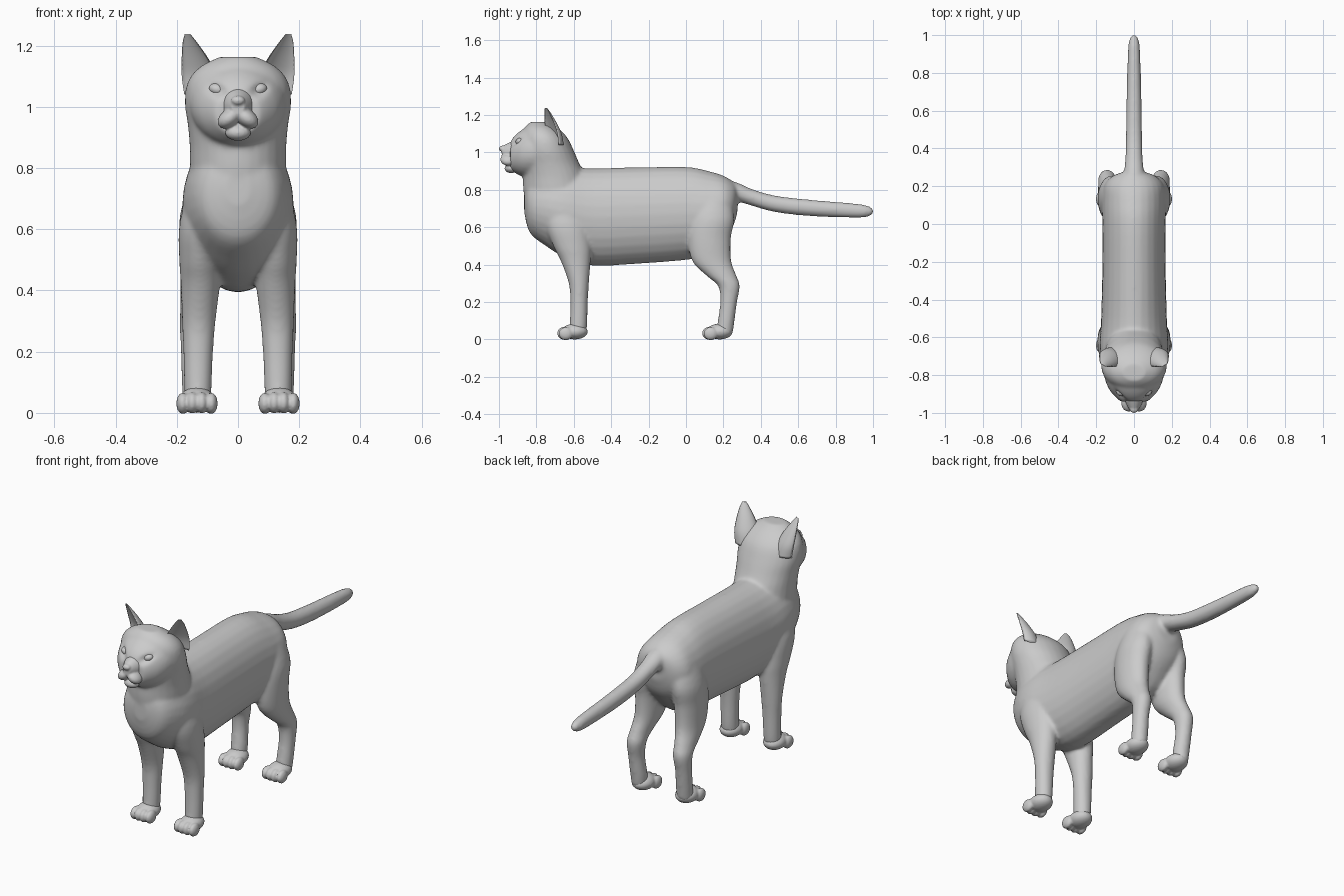
import bpy, bmesh, math
from mathutils import Vector, Matrix

cube = bpy.data.objects.get("Cube")
if cube:
    bpy.data.objects.remove(cube, do_unlink=True)

grey = bpy.data.materials.new("soft grey")
grey.use_nodes = True
GREY = (0.6, 0.6, 0.6, 1)
grey.diffuse_color = GREY
grey.node_tree.nodes["Principled BSDF"].inputs["Base Color"].default_value = GREY
SIDES = (-1, 1)


def smooth_rows(rows, steps=4):
    """Catmull-Rom interpolation of profile rows."""
    out = []
    for i in range(len(rows) - 1):
        a, b, c, d = (rows[max(0, min(len(rows) - 1, i + k))] for k in (-1, 0, 1, 2))
        for s in range(steps):
            t = s / steps
            out.append([q + t * (r - p) / 2 + t * t * (2 * p - 5 * q + 4 * r - w) / 2
                        + t ** 3 * (3 * q - p - 3 * r + w) / 2
                        for p, q, r, w in zip(a, b, c, d)])
    return out + [list(rows[-1])]


def loft(bm, rings):
    """Closed tube through rings of points."""
    loops = [[bm.verts.new(p) for p in ring] for ring in rings]
    n = len(loops[0])
    faces = [bm.faces.new((a[i], a[(i + 1) % n], b[(i + 1) % n], b[i]))
             for a, b in zip(loops, loops[1:]) for i in range(n)]
    faces += [bm.faces.new(loops[0]), bm.faces.new(loops[-1])]
    bmesh.ops.recalc_face_normals(bm, faces=faces)


def ellipse(centre, u, v, n=28):
    return [centre + u * math.cos(a) + v * math.sin(a)
            for a in (2 * math.pi * i / n for i in range(n))]


def loft_y(bm, rows):
    """Rows: y, top z, bottom z, half width."""
    loft(bm, [ellipse(Vector((0, y, (t + b) / 2)), Vector((w, 0, 0)),
                      Vector((0, 0, (t - b) / 2))) for y, t, b, w in smooth_rows(rows)])


def loft_z(bm, rows, side=1):
    """Rows: z, x, y, x radius, y radius."""
    loft(bm, [ellipse(Vector((side * x, y, z)), Vector((rx, 0, 0)), Vector((0, ry, 0)))
              for z, x, y, rx, ry in smooth_rows(rows)])


def ball(bm, centre, size, turn=0):
    m = Matrix.Translation(centre) @ Matrix.Rotation(turn, 4, 'Y') @ Matrix.Diagonal((*size, 1))
    bmesh.ops.create_uvsphere(bm, u_segments=24, v_segments=16, radius=1, matrix=m)


def finish(bm, name, voxel=0, relax=0):
    """Make a smooth object, optionally fusing its pieces into one skin."""
    me = bpy.data.meshes.new(name)
    bm.to_mesh(me)
    bm.free()
    ob = bpy.data.objects.new(name, me)
    bpy.context.collection.objects.link(ob)
    if voxel:
        fuse = ob.modifiers.new("fuse", 'REMESH')
        fuse.mode, fuse.voxel_size = 'VOXEL', voxel
        soft = ob.modifiers.new("soften", 'SMOOTH')
        soft.factor, soft.iterations = 0.5, relax
        dg = bpy.context.evaluated_depsgraph_get()
        ob.data = bpy.data.meshes.new_from_object(ob.evaluated_get(dg))
        ob.modifiers.clear()
        bpy.data.meshes.remove(me)
        ob.data.name = name
    ob.data.materials.clear()
    ob.data.materials.append(grey)
    ob.data.polygons.foreach_set("use_smooth", [True] * len(ob.data.polygons))
    return ob


# Body: torso, neck, head, tail and legs fused into one skin
bm = bmesh.new()
loft_y(bm, [(-.865, .79, .68, .04), (-.835, .86, .57, .12), (-.75, .91, .50, .165),
            (-.65, .92, .44, .182), (-.5, .915, .395, .174), (-.25, .92, .405, .168),
            (0, .922, .425, .168), (.12, .90, .45, .17), (.2, .875, .53, .16),
            (.25, .845, .60, .12), (.275, .82, .68, .06)])
# neck and back of the skull
loft_z(bm, [(.66, 0, -.68, .13, .16), (.78, 0, -.69, .155, .178), (.87, 0, -.705, .158, .168),
            (.94, 0, -.725, .164, .155), (1.01, 0, -.745, .174, .145), (1.08, 0, -.76, .165, .125),
            (1.13, 0, -.775, .125, .09), (1.163, 0, -.785, .06, .045)])
# face
loft_y(bm, [(-.70, 1.13, .89, .15), (-.80, 1.155, .865, .158), (-.87, 1.125, .87, .135),
            (-.915, 1.09, .89, .10), (-.94, 1.055, .905, .07)])
# tail
loft_y(bm, [(.16, .87, .72, .07), (.27, .84, .735, .054), (.35, .805, .715, .046),
            (.47, .77, .682, .043), (.65, .748, .66, .04), (.9, .727, .65, .033),
            (.97, .715, .655, .026), (1.0, .70, .67, .012)])
for s in SIDES:
    # front leg
    loft_z(bm, [(.78, .10, -.66, .05, .08), (.62, .123, -.64, .068, .11), (.5, .125, -.61, .067, .1),
                (.42, .123, -.59, .064, .08), (.3, .128, -.573, .055, .054),
                (.2, .13, -.572, .049, .047), (.08, .131, -.575, .045, .047),
                (.03, .131, -.58, .042, .045)], s)
    # hind leg
    loft_z(bm, [(.78, .09, .14, .06, .09), (.65, .113, .14, .076, .118), (.54, .12, .125, .071, .115),
                (.42, .125, .137, .063, .105), (.34, .137, .19, .052, .08), (.285, .142, .23, .048, .058),
                (.2, .145, .228, .042, .045), (.1, .141, .215, .043, .045),
                (.03, .14, .205, .04, .045)], s)
body = finish(bm, "body", 0.009, 10)

# Eye sockets pressed into the face
for v in body.data.vertices:
    if v.co.y < -.84:
        dx, dz = abs(v.co.x) - .07, v.co.z - 1.055 - (abs(v.co.x) - .07) * .35
        v.co.y += .02 * math.exp(-(dx / .027) ** 2 - (dz / .02) ** 2)

# Muzzle: bridge, nose, lip pads and chin
bm = bmesh.new()
loft_y(bm, [(-.88, 1.08, .93, .06), (-.93, 1.06, .945, .05), (-.965, 1.043, .96, .035),
            (-.985, 1.032, .975, .022)])
ball(bm, (0, -.982, 1.02), (.023, .018, .016))
ball(bm, (0, -.935, .915), (.042, .035, .026))
for s in SIDES:
    ball(bm, (s * .029, -.95, .962), (.042, .043, .028), s * math.radians(35))
finish(bm, "muzzle", 0.005, 3)

# Eyes
bm = bmesh.new()
for s in SIDES:
    ball(bm, (s * .067, -.886, 1.056), (.028, .025, .02), -s * .3)
finish(bm, "eyes")

# Ears: cupped cones opening forwards and outwards
for s, name in zip(SIDES, ("right_ear", "left_ear")):
    bm = bmesh.new()
    across, facing = Vector((s * .87, .5, 0)), Vector((s * .5, -.87, 0))
    rings = []
    for z, x, y, w, d in smooth_rows([(1.04, .118, -.715, .066, .06), (1.10, .128, -.72, .064, .052),
                                      (1.16, .143, -.732, .047, .036), (1.21, .158, -.743, .026, .018),
                                      (1.238, .165, -.75, .010, .006)]):
        ring = []
        for i in range(28):
            a = 2 * math.pi * i / 28
            depth = math.sin(a) * (d if math.sin(a) < 0 else -.5 * d)
            ring.append(Vector((s * x, y, z)) + across * w * math.cos(a) + facing * depth)
        rings.append(ring)
    loft(bm, rings)
    finish(bm, name)

# Paws: a rounded pad with four toes
for part, y in (("front", -.605), ("hind", .17)):
    for s, name in zip(SIDES, ("right", "left")):
        bm = bmesh.new()
        ball(bm, (s * .134, y + .01, .042), (.058, .07, .042))
        for k in (-1.5, -.5, .5, 1.5):
            ball(bm, (s * .134 + k * .031, y - .05 + abs(k) * .008, .034 - abs(k) * .002),
                 (.021, .038, .035))
        finish(bm, f"{name}_{part}_paw", 0.006, 3)
